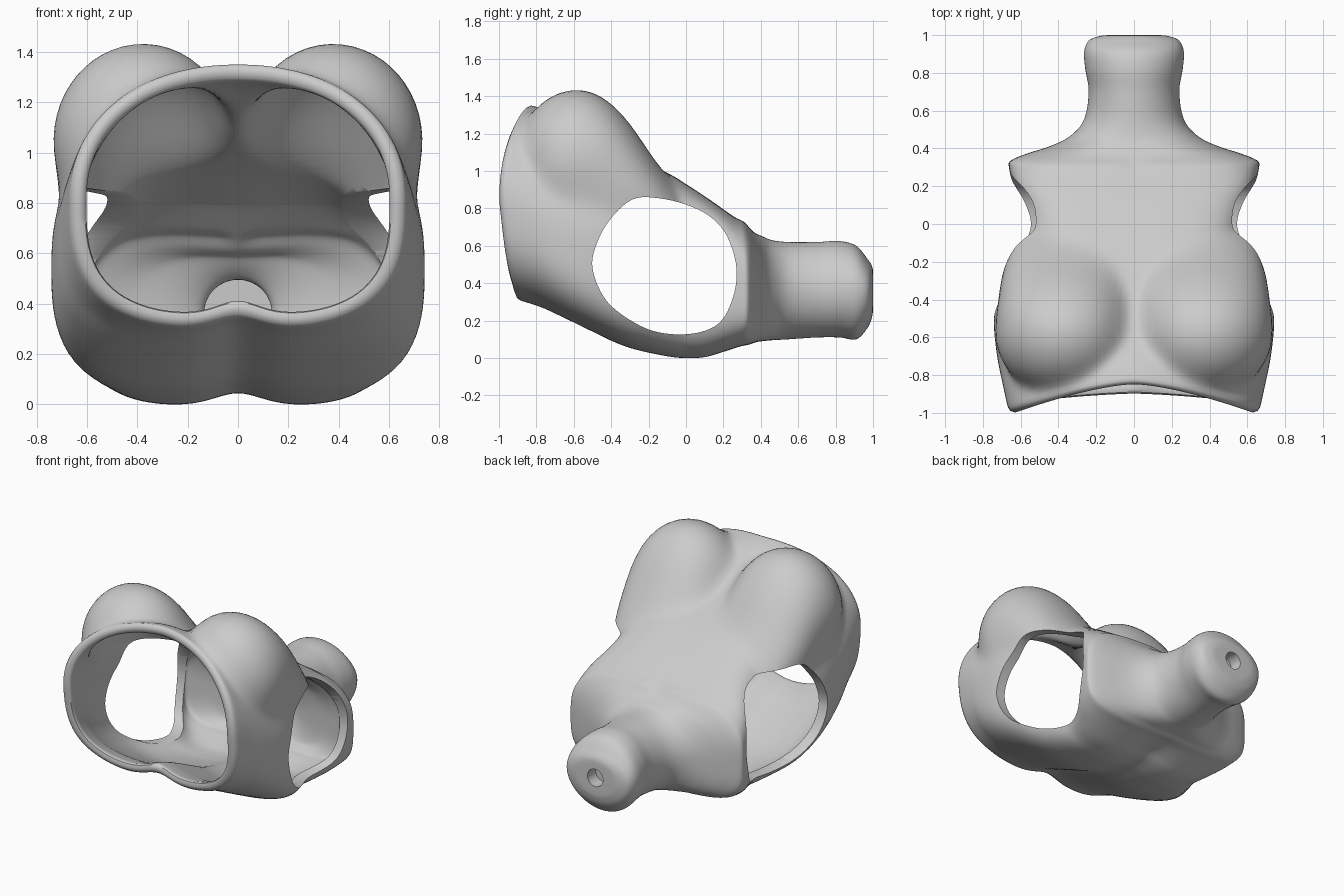
import bpy
import bmesh
import math
from mathutils import Vector

cube = bpy.data.objects.get("Cube")
if cube:
    bpy.data.objects.remove(cube, do_unlink=True)

SEGMENTS = 144
STEPS = 6
WALL = 0.068
BORE = 0.135
HOLE = 0.06

# Torso sections: y, half width, top, bottom, height of widest point, top squareness
SECTIONS = [
    (-0.99, 0.665, 1.355, 0.30, 0.83, 2.15),
    (-0.85, 0.695, 1.32, 0.265, 0.74, 2.15),
    (-0.7, 0.725, 1.25, 0.21, 0.63, 2.2),
    (-0.5, 0.742, 1.17, 0.13, 0.54, 2.5),
    (-0.3, 0.71, 1.08, 0.05, 0.49, 2.9),
    (-0.1, 0.615, 0.99, 0.005, 0.47, 3.5),
    (0.0, 0.58, 0.93, -0.005, 0.46, 4),
    (0.1, 0.6, 0.865, 0.0, 0.45, 4),
    (0.2, 0.64, 0.795, 0.03, 0.42, 4),
    (0.29, 0.66, 0.73, 0.06, 0.4, 3.6),
    (0.335, 0.655, 0.695, 0.07, 0.385, 3.2),
    (0.375, 0.56, 0.665, 0.085, 0.375, 2.7),
    (0.41, 0.45, 0.65, 0.09, 0.365, 2.3),
    (0.46, 0.345, 0.63, 0.095, 0.36, 2.1),
    (0.55, 0.265, 0.62, 0.1, 0.36, 2),
    (0.7, 0.24, 0.62, 0.11, 0.36, 2),
    (0.82, 0.258, 0.625, 0.11, 0.36, 2),
    (0.91, 0.264, 0.6, 0.1, 0.36, 2),
    (0.97, 0.24, 0.53, 0.16, 0.36, 2),
    (0.995, 0.18, 0.49, 0.22, 0.36, 2),
    (1.0, 0.12, 0.45, 0.27, 0.36, 2),
    (1.0, HOLE, 0.36 + HOLE, 0.36 - HOLE, 0.36, 2),
]

# Arm opening outline: y, z
ARM_OPENING = [
    (-0.5, 0.48), (-0.47, 0.63), (-0.39, 0.76), (-0.28, 0.85), (-0.15, 0.855),
    (0.0, 0.82), (0.13, 0.755), (0.22, 0.65), (0.27, 0.48), (0.25, 0.32),
    (0.18, 0.19), (0.06, 0.135), (-0.1, 0.13), (-0.25, 0.175), (-0.42, 0.3),
]


def clamp(v):
    return max(0.0, min(1.0, v))


def spline(points, closed=False):
    """Smooth interpolation through a list of tuples."""
    n = len(points)
    pick = (lambda i: points[i % n]) if closed else (lambda i: points[max(0, min(n - 1, i))])
    out = []
    for i in range(n if closed else n - 1):
        p0, p1, p2, p3 = (pick(i + k) for k in (-1, 0, 1, 2))
        for j in range(STEPS):
            t = j / STEPS
            out.append(tuple(
                b + 0.5 * t * (c - a + t * (2*a - 5*b + 4*c - d + t * (3*(b - c) + d - a)))
                for a, b, c, d in zip(p0, p1, p2, p3)))
    if not closed:
        out.append(points[-1])
    return out


def breast_reach(y, zc, c, s):
    """Distance from the section centre to the far side of the breast."""
    d = y + 0.58
    if d <= -0.33 or d >= 0.55:
        return None
    if d < 0:   # rounded underside
        scale = math.sqrt(1 - (d / 0.33) ** 2)
        rx, rz, height = 0.358 * scale, 0.385 * scale, 1.05
    else:       # sinks gradually into the chest
        rx, rz = 0.358 - 0.55 * d * d, 0.385 - d * d
        height = 1.435 - 2.3 * d * d - rz
    ox, oz = 0.377 / rx, (height - zc) / rz
    dx, dz = abs(c) / rx, s / rz
    a, b = dx * dx + dz * dz, dx * ox + dz * oz
    disc = b * b - a * (ox * ox + oz * oz - 1)
    return (b + math.sqrt(disc)) / a if disc > 0 and b > 0 else None


def outer_reach(section, angle):
    """Outer radius and curved lengthwise position at one angle."""
    y, w, top, bottom, zc, n = section
    c, s = math.cos(angle), math.sin(angle)
    h = top - zc if s > 0 else zc - bottom
    e = n if s > 0 else 2 + (1 + 1.4 * clamp((y + 0.8) / 0.7)) * clamp((0.5 - y) / 0.2)
    r = ((abs(c) / w) ** e + (abs(s) / h) ** e) ** (-1 / e)
    x = abs(r * c)
    # waist edge curves away from the sides
    arch = 1 - clamp(x / 0.66) ** 1.5
    bend = 0.15 * arch if s > 0 else 0.05 * arch + 0.05 * clamp(-s / 0.7)
    y = min(1.0, y + bend * clamp((-0.4 - y) / 0.59))
    if s < 0:   # spine groove
        r -= 0.05 * math.exp(-(x / 0.14) ** 2) * clamp((0.35 - y) / 0.2)
    else:       # collar bones
        r += 0.015 * math.exp(-((y - 0.31) / 0.03) ** 2) * clamp(x / 0.1) * clamp((0.6 - x) / 0.1)
        b = breast_reach(y, zc, c, s)
        if b is not None:
            k = 0.06 + 0.12 * clamp((y + 0.7) / 0.4) * clamp(x / 0.4)
            blend = max(k - abs(r - b), 0) / k
            r = max(r, b) + blend * blend * k / 4
    return r, y


def ring(section, inner=False, lip=False):
    pts = []
    zc = section[4]
    for i in range(SEGMENTS):
        a = 2 * math.pi * (i + 0.5) / SEGMENTS
        r, y = outer_reach(section, a)
        if inner:
            r += (BORE - r + WALL) * clamp((y - 0.4) / 0.08) - WALL
            y -= 0.06 * clamp((y - 0.1) / 0.25)
        elif lip:
            r -= WALL / 2
            y -= 0.018
        pts.append(Vector((r * math.cos(a), y, zc + r * math.sin(a))))
    return pts


def make_object(name, verts, faces, smoothing=0):
    mesh = bpy.data.meshes.new(name)
    mesh.from_pydata(verts, [], faces)
    bm = bmesh.new()
    bm.from_mesh(mesh)
    bmesh.ops.recalc_face_normals(bm, faces=bm.faces)
    body = [v for v in bm.verts if v.co.y < 0.6]
    for _ in range(smoothing):
        bmesh.ops.smooth_vert(bm, verts=body, factor=0.5,
                              use_axis_x=True, use_axis_y=True, use_axis_z=True)
    bm.to_mesh(mesh)
    bm.free()
    obj = bpy.data.objects.new(name, mesh)
    bpy.context.collection.objects.link(obj)
    return obj


def loft(name, loops, smoothing=0):
    """Skin a chain of equal loops and cap both ends."""
    n, last = len(loops[0]), len(loops) - 1
    faces = [tuple(range(n)), tuple(range(last * n, (last + 1) * n))]
    for j in range(last):
        for i in range(n):
            m = (i + 1) % n
            faces.append((j * n + i, j * n + m, (j + 1) * n + m, (j + 1) * n + i))
    return make_object(name, [p for loop in loops for p in loop], faces, smoothing)


# Hollow torso: blind neck hole, outer skin, rounded waist lip, inner skin
sections = spline(SECTIONS)
outer = [ring(s) for s in sections]
inner = [ring(s, inner=True) for s in sections if s[0] < 0.93]
hole_end = [Vector((p.x, 0.91, p.z)) for p in outer[-1]]
lip = ring(sections[0], lip=True)
torso = loft("torso_shell", [hole_end] + outer[::-1] + [lip] + inner, smoothing=3)

# Arm openings cut through both sides
outline = spline(ARM_OPENING, closed=True)
for side in (1, -1):
    cutter = loft("arm_opening_cutter",
                  [[(side * x, y, z) for y, z in outline] for x in (0.35, 1.2)])
    cutter.hide_render = True
    cut = torso.modifiers.new("arm_opening", 'BOOLEAN')
    cut.operation = 'DIFFERENCE'
    cut.solver = 'EXACT'
    cut.object = cutter
    bpy.context.view_layer.objects.active = torso
    bpy.ops.object.modifier_apply(modifier=cut.name)
    bpy.data.objects.remove(cutter, do_unlink=True)

# Plain grey material
grey = bpy.data.materials.new("plain_grey")
grey.use_nodes = True
colour = (0.6, 0.6, 0.6, 1)
grey.diffuse_color = colour
grey.node_tree.nodes["Principled BSDF"].inputs["Base Color"].default_value = colour
torso.data.materials.clear()
torso.data.materials.append(grey)

bpy.ops.object.select_all(action='DESELECT')
torso.select_set(True)
bpy.context.view_layer.objects.active = torso
bpy.ops.object.shade_smooth_by_angle(angle=math.radians(50))
